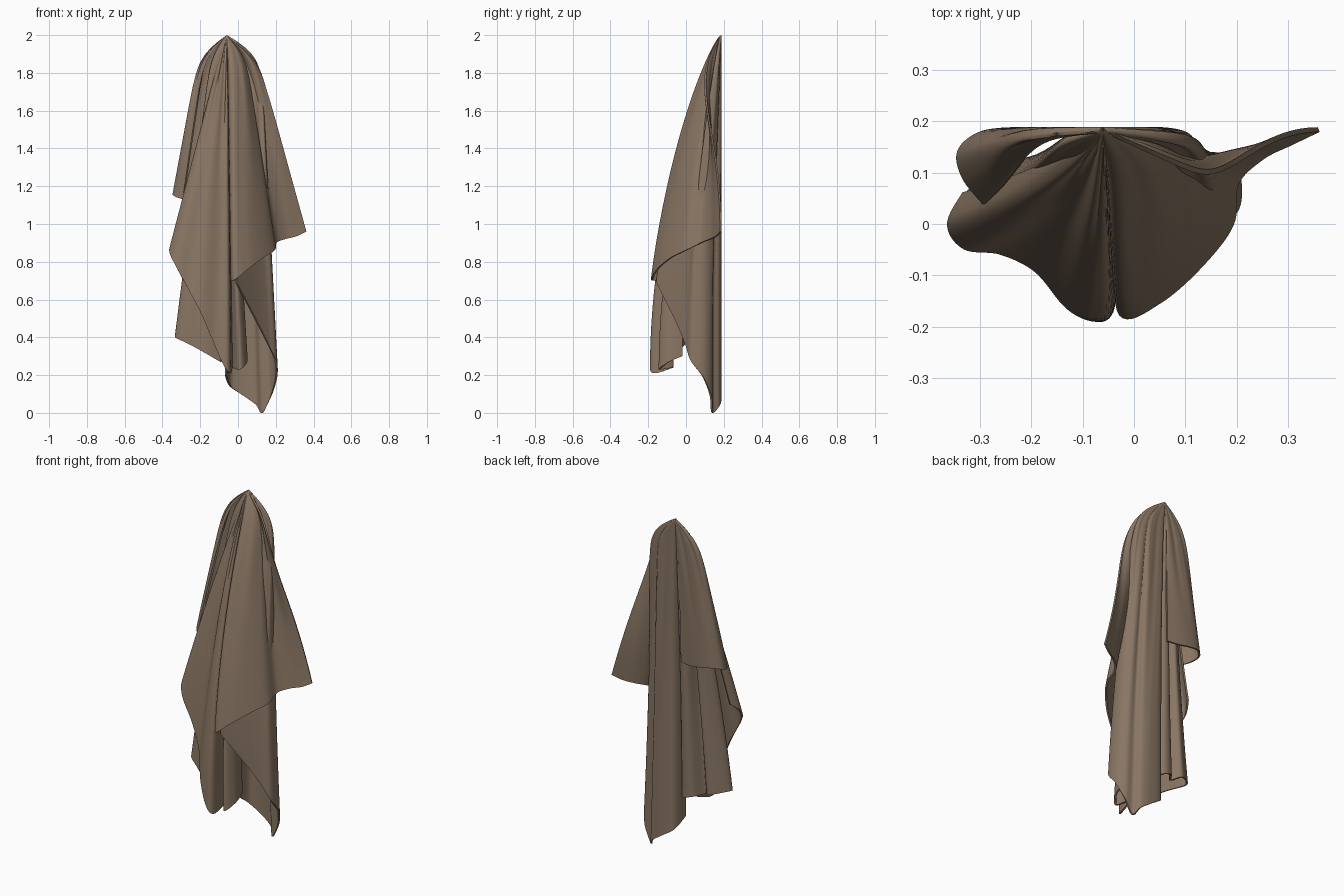
import bpy
import bmesh
import math
from mathutils import Vector

if "Cube" in bpy.data.objects:
    bpy.data.objects.remove(bpy.data.objects["Cube"], do_unlink=True)

cloth = bpy.data.materials.new("brown cloth")
cloth.use_nodes = True
color = (0.25, 0.18, 0.125, 1)
cloth.diffuse_color = color
cloth.node_tree.nodes["Principled BSDF"].inputs["Base Color"].default_value = color
cloth.node_tree.nodes["Principled BSDF"].inputs["Roughness"].default_value = 0.9

HOOK = Vector((-0.06, 0.184, 1.995))
THICKNESS = 0.01
ROWS = 44
STEPS = 9


def smooth_path(points):
    """Catmull-Rom curve through hem points of x, y, z and pleat depth."""
    pts = [Vector(p) for p in points]
    pts = [pts[0]] + pts + [pts[-1]]
    path = []
    for a, b, c, d in zip(pts, pts[1:], pts[2:], pts[3:]):
        for i in range(STEPS):
            t = i / STEPS
            path.append(b + (c - a) * (t / 2)
                        + (a * 2 - b * 5 + c * 4 - d) * (t * t / 2)
                        + (b * 3 - a - c * 3 + d) * (t ** 3 / 2))
    path.append(pts[-1])
    return path


def billow(drop):
    """How far the cloth stands off the wall at a distance below the hook."""
    return math.sin(min(drop / 1.78, 1) * math.pi / 2) ** 0.82


def hang_panel(name, hem, shoulder):
    """Loft a sheet from the hook, over a rounded shoulder, down to its hem."""
    bm = bmesh.new()
    columns = []
    for n, (hx, hy, hz, pleat) in enumerate(smooth_path(hem)):
        fall = HOOK.z - hz
        column = []
        for j in range(ROWS + 1):
            t = (j / ROWS) ** 1.8
            reach = shoulder * math.tanh(fall * t / 0.11) + (1 - shoulder) * t
            x = HOOK.x + (hx - HOOK.x) * reach
            y = HOOK.y + (hy - HOOK.y) * billow(fall * t) / billow(fall)
            swell = math.sin(math.pi * math.sqrt(t)) ** 2
            y -= pleat * swell
            y -= 0.003 * swell * math.sin(n * 0.45 + t * 5)
            column.append(bm.verts.new((x, min(y, HOOK.y), HOOK.z - fall * t)))
        columns.append(column)
    for left, right in zip(columns, columns[1:]):
        for j in range(ROWS):
            bm.faces.new((left[j], left[j + 1], right[j + 1], right[j]))
    bmesh.ops.remove_doubles(bm, verts=bm.verts, dist=0.0004)
    bmesh.ops.recalc_face_normals(bm, faces=bm.faces)
    mesh = bpy.data.meshes.new(name)
    bm.to_mesh(mesh)
    bm.free()
    mesh.materials.append(cloth)
    obj = bpy.data.objects.new(name, mesh)
    bpy.context.collection.objects.link(obj)
    solid = obj.modifiers.new("thickness", "SOLIDIFY")
    solid.thickness = THICKNESS
    solid.offset = 0
    bpy.ops.object.select_all(action="DESELECT")
    obj.select_set(True)
    bpy.context.view_layer.objects.active = obj
    bpy.ops.object.modifier_apply(modifier=solid.name)
    bpy.ops.object.shade_smooth_by_angle(angle=math.radians(50))


# Front drape on the left, flaring to a pointed corner at the wall
hang_panel("front_left_drape", [
    (-0.035, -0.04, 0.74, -0.04), (-0.025, -0.175, 0.7, 0),
    (0.05, -0.15, 0.76, 0.01), (0.13, -0.08, 0.82, 0.01),
    (0.19, 0, 0.86, 0), (0.2, 0.08, 0.9, 0),
    (0.25, 0.13, 0.92, 0.03), (0.31, 0.16, 0.935, 0.06),
    (0.36, 0.184, 0.96, 0.08)], 0.32)

# Front drape on the right, with a diagonal hem ending in a rolled column
hang_panel("front_right_drape", [
    (-0.33, 0.06, 0.92, 0), (-0.36, 0, 0.86, 0),
    (-0.33, -0.045, 0.78, 0), (-0.26, -0.055, 0.65, 0),
    (-0.19, -0.09, 0.52, 0.01), (-0.13, -0.16, 0.38, 0.01),
    (-0.08, -0.185, 0.26, 0), (-0.045, -0.17, 0.21, 0),
    (-0.03, -0.07, 0.24, -0.04), (0.01, -0.14, 0.23, -0.02),
    (0.045, -0.09, 0.27, -0.01), (0.04, -0.02, 0.3, 0)], 0.02)

# Short curled flap beside the wall
hang_panel("right_back_flap", [
    (-0.29, 0.04, 1.13, -0.02), (-0.33, 0.09, 1.145, -0.01),
    (-0.34, 0.14, 1.16, 0), (-0.3, 0.175, 1.17, 0),
    (-0.23, 0.184, 1.16, 0), (-0.16, 0.18, 1.15, 0),
    (-0.09, 0.17, 1.15, 0)], 0.45)

# Long back sheet wrapping round the side to the lowest corner
hang_panel("long_back_sheet", [
    (-0.01, -0.155, 0.69, -0.02), (0.1, -0.05, 0.48, -0.02),
    (0.16, 0, 0.36, -0.01), (0.2, 0.03, 0.27, 0),
    (0.203, 0.09, 0.19, 0), (0.175, 0.13, 0.09, 0),
    (0.13, 0.14, 0.002, 0), (0.1, 0.175, 0.04, 0),
    (0.03, 0.184, 0.09, 0), (-0.04, 0.17, 0.14, 0),
    (-0.065, 0.1, 0.2, 0.01)], 0.65)

# Inner sheet hanging behind the diagonal hem
hang_panel("inner_right_sheet", [
    (-0.04, 0.06, 0.3, 0.02), (-0.08, 0.14, 0.33, 0),
    (-0.14, 0.14, 0.35, 0), (-0.19, 0.08, 0.36, 0.02),
    (-0.24, 0.12, 0.38, 0), (-0.33, 0.045, 0.4, 0),
    (-0.25, -0.01, 0.36, 0), (-0.16, -0.06, 0.31, 0),
    (-0.09, -0.12, 0.27, -0.02)], 0.25)
